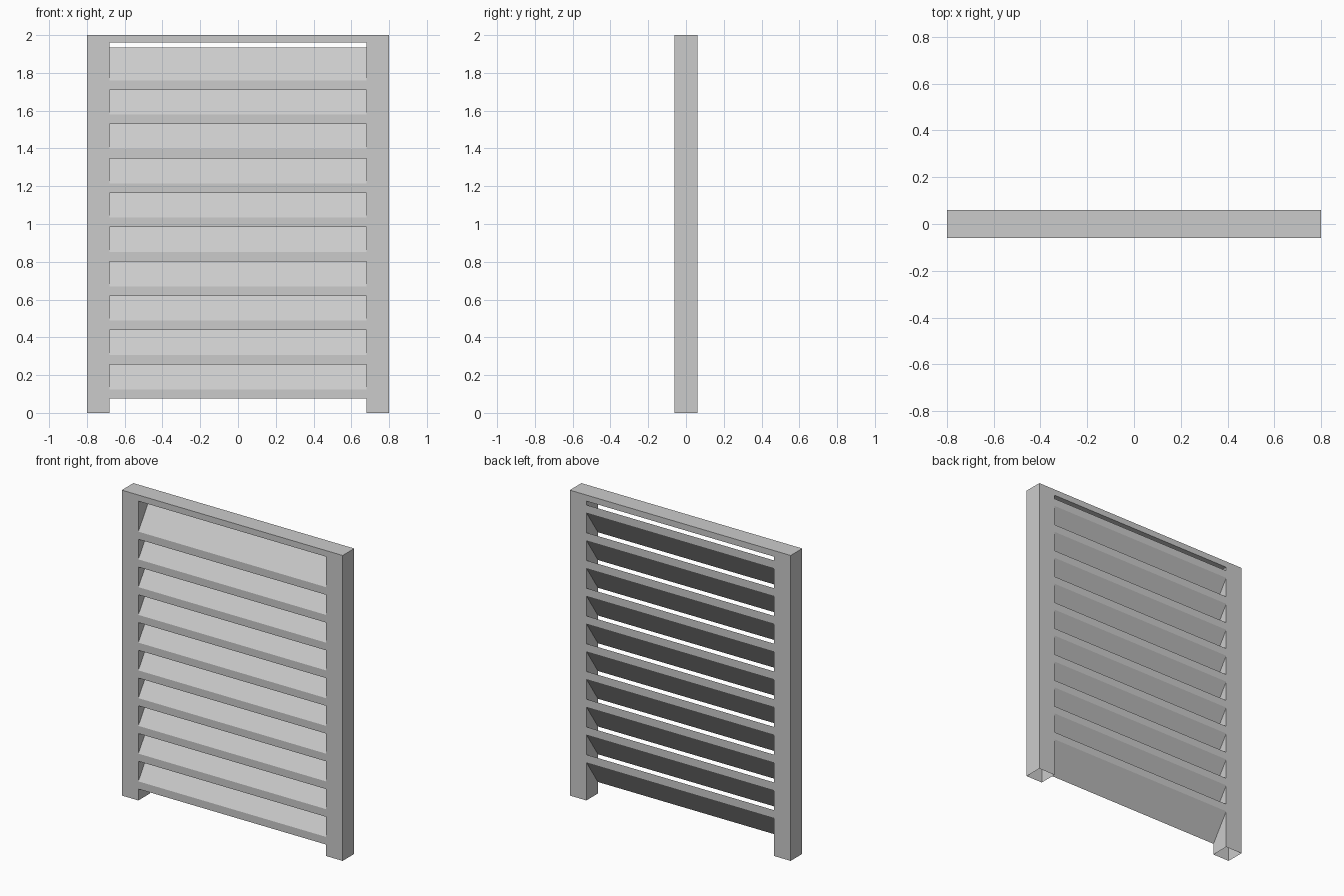
import bpy, bmesh

if "Cube" in bpy.data.objects:
    bpy.data.objects.remove(bpy.data.objects["Cube"])

HALF_W, INNER, HALF_D = 0.80, 0.68, 0.06
TOP, RAIL_Z = 2.0, 1.96
SLATS, FIRST_Z, PITCH = 10, 0.075, 0.1817


def make_object(name, bm):
    bmesh.ops.recalc_face_normals(bm, faces=bm.faces)
    mesh = bpy.data.meshes.new(name)
    bm.to_mesh(mesh)
    bm.free()
    obj = bpy.data.objects.new(name, mesh)
    bpy.context.collection.objects.link(obj)
    return obj


# Frame: two posts and a top rail as one arch profile, pushed back in depth
arch = [(-HALF_W, 0), (-INNER, 0), (-INNER, RAIL_Z), (INNER, RAIL_Z),
        (INNER, 0), (HALF_W, 0), (HALF_W, TOP), (-HALF_W, TOP)]
bm = bmesh.new()
front = bm.faces.new([bm.verts.new((x, -HALF_D, z)) for x, z in arch])
ret = bmesh.ops.extrude_face_region(bm, geom=[front], use_keep_orig=True)
back = [v for v in ret["geom"] if isinstance(v, bmesh.types.BMVert)]
bmesh.ops.translate(bm, verts=back, vec=(0, 2 * HALF_D, 0))
bmesh.ops.recalc_face_normals(bm, faces=bm.faces)
# Posts are open underneath
feet = [f for f in bm.faces if all(v.co.z < 1e-5 for v in f.verts)]
bmesh.ops.delete(bm, geom=feet, context="FACES_ONLY")
make_object("frame", bm)

# Louvre slat: slanted section, low at the front, flush with both frame faces
section = [(-HALF_D, 0), (-HALF_D, 0.05), (HALF_D, 0.225), (HALF_D, 0.175)]
bm = bmesh.new()
left, right = [[bm.verts.new((x, y, FIRST_Z + z)) for y, z in section]
               for x in (-INNER, INNER)]
for i in range(4):
    j = (i + 1) % 4
    bm.faces.new((left[i], left[j], right[j], right[i]))
bmesh.ops.recalc_face_normals(bm, faces=bm.faces)
slats = make_object("louvre_slats", bm)

# Repeat the slat up the frame
array = slats.modifiers.new("stack", "ARRAY")
array.count = SLATS
array.use_relative_offset = False
array.use_constant_offset = True
array.constant_offset_displace = (0, 0, PITCH)
